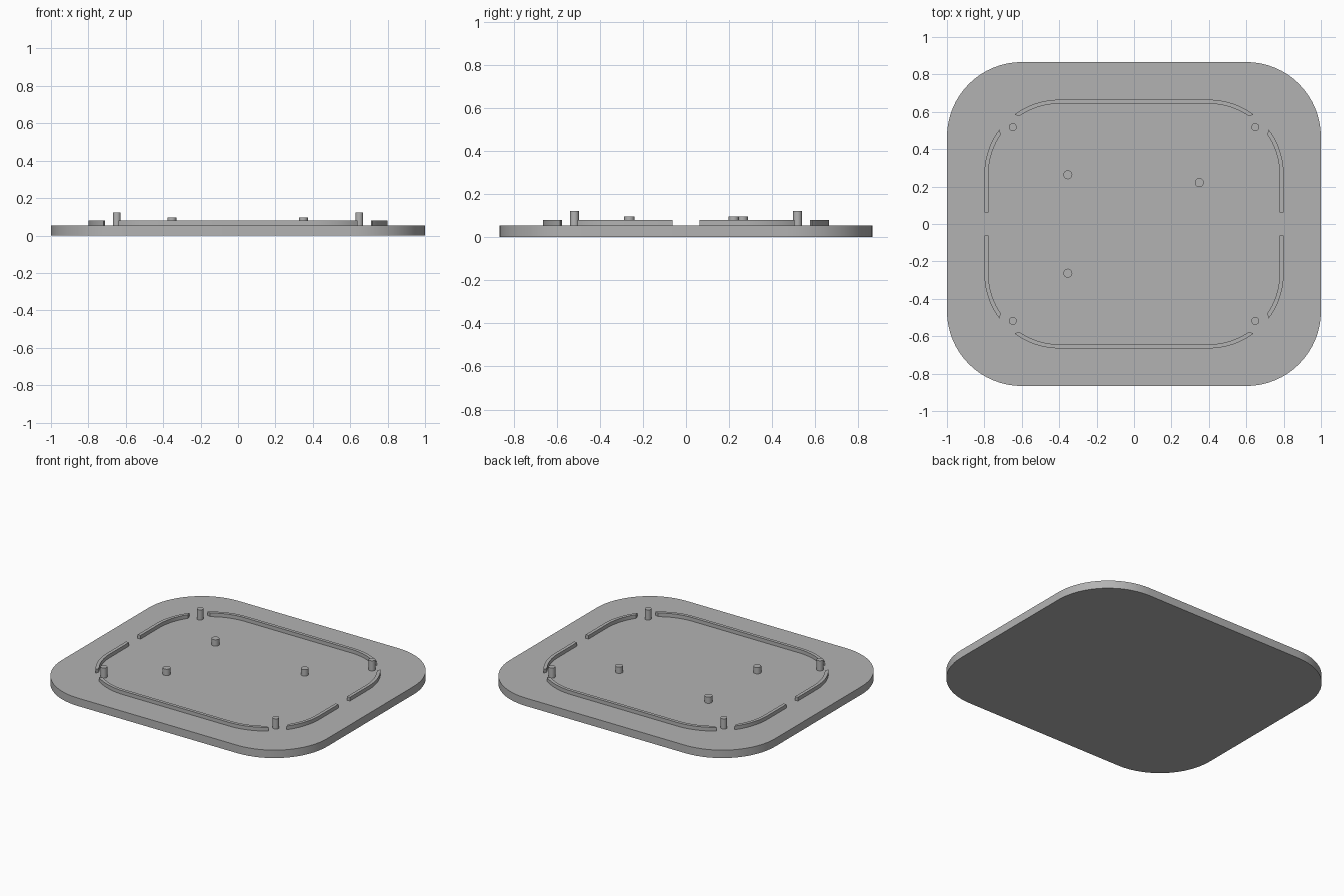
import bpy, bmesh, math

cube = bpy.data.objects.get("Cube")
if cube:
    bpy.data.objects.remove(cube, do_unlink=True)

grey = bpy.data.materials.new("grey plastic")
grey.use_nodes = True
COLOUR = (0.45, 0.45, 0.45, 1)
grey.diffuse_color = COLOUR
grey.node_tree.nodes["Principled BSDF"].inputs["Base Color"].default_value = COLOUR

PLATE_TOP, RIM_TOP = 0.054, 0.079
STEPS = 16


def arc(cx, cy, r, a0, a1):
    """Points along an arc, angles in degrees."""
    angles = [math.radians(a0 + (a1 - a0) * i / STEPS) for i in range(STEPS + 1)]
    return [(cx + r * math.cos(a), cy + r * math.sin(a)) for a in angles]


def finish(obj):
    obj.data.materials.append(grey)
    bpy.ops.object.select_all(action='DESELECT')
    obj.select_set(True)
    bpy.context.view_layer.objects.active = obj
    bpy.ops.object.shade_smooth_by_angle(angle=math.radians(30))


def prism(name, outline, z0, z1):
    """Extrude a flat outline from z0 to z1."""
    bm = bmesh.new()
    face = bm.faces.new([bm.verts.new((x, y, z0)) for x, y in outline])
    ext = bmesh.ops.extrude_face_region(bm, geom=[face])
    top = [v for v in ext["geom"] if isinstance(v, bmesh.types.BMVert)]
    bmesh.ops.translate(bm, verts=top, vec=(0, 0, z1 - z0))
    bmesh.ops.recalc_face_normals(bm, faces=bm.faces)
    mesh = bpy.data.meshes.new(name)
    bm.to_mesh(mesh)
    bm.free()
    obj = bpy.data.objects.new(name, mesh)
    bpy.context.collection.objects.link(obj)
    finish(obj)


def peg(name, x, y, radius, top):
    bpy.ops.mesh.primitive_cylinder_add(vertices=32, radius=radius, depth=top - PLATE_TOP,
                                        location=(x, y, (top + PLATE_TOP) / 2))
    obj = bpy.context.object
    obj.name = name
    finish(obj)


# Base plate with rounded corners
plate = []
for i, (sx, sy) in enumerate([(1, 1), (-1, 1), (-1, -1), (1, -1)]):
    plate += arc(sx * 0.6, sy * 0.466, 0.4, 90 * i, 90 * i + 90)
prism("base_plate", plate, 0, PLATE_TOP)

# Locating rim, broken at the corners and at the middle of each side
CX, CY, R_OUT, R_IN = 0.4, 0.265, 0.4, 0.378
END_OUT, END_IN, GAP = 36.8, 34.5, 0.062

for sy, label in ((-1, "front"), (1, "back")):
    outer = arc(CX, CY, R_OUT, 90 - END_OUT, 90) + arc(-CX, CY, R_OUT, 90, 90 + END_OUT)
    inner = arc(-CX, CY, R_IN, 90 + END_IN, 90) + arc(CX, CY, R_IN, 90, 90 - END_IN)
    prism(label + "_rim", [(x, sy * y) for x, y in outer + inner], PLATE_TOP, RIM_TOP)

    for sx, side in ((-1, "right"), (1, "left")):
        half = [(CX + R_OUT, GAP)] + arc(CX, CY, R_OUT, 0, END_OUT)
        half += arc(CX, CY, R_IN, END_IN, 0) + [(CX + R_IN, GAP)]
        prism(f"{label}_{side}_rim", [(sx * x, sy * y) for x, y in half], PLATE_TOP, RIM_TOP)
        # Tall corner post
        peg(f"{label}_{side}_post", sx * 0.648, sy * 0.518, 0.021, 0.123)

# Short mounting pegs
peg("back_right_peg", -0.354, 0.263, 0.024, 0.097)
peg("front_right_peg", -0.354, -0.263, 0.024, 0.097)
peg("back_left_peg", 0.349, 0.221, 0.024, 0.097)
